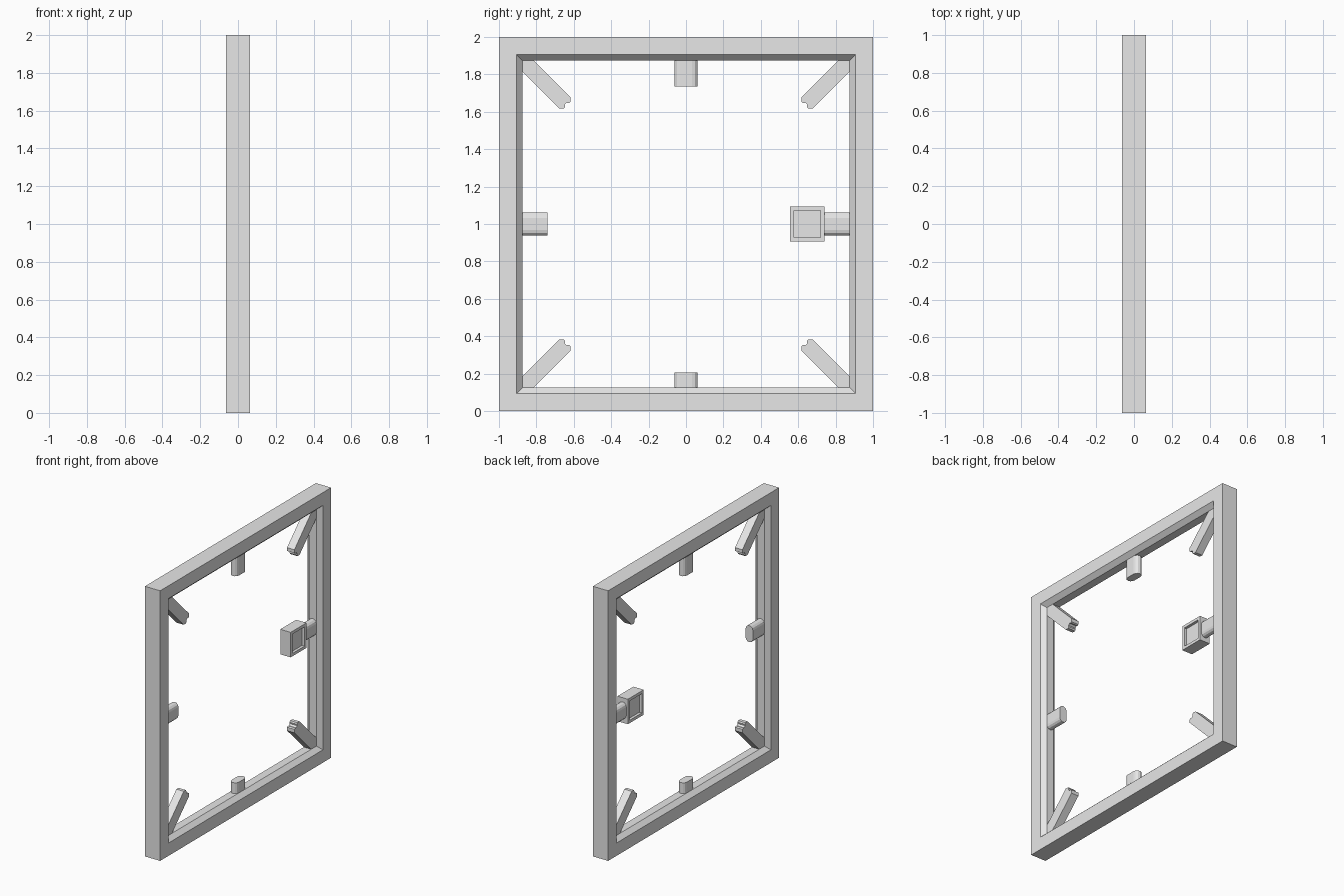
import bpy, bmesh, math
from mathutils import Matrix, Vector

cube = bpy.data.objects.get("Cube")
if cube:
    bpy.data.objects.remove(cube)

grey = bpy.data.materials.new("light_grey")
grey.use_nodes = True
grey.diffuse_color = (0.8, 0.8, 0.8, 1)
grey.node_tree.nodes["Principled BSDF"].inputs["Base Color"].default_value = (0.8, 0.8, 0.8, 1)

MID = Vector((0, 0, 1))
INNER, HALF_DEPTH = 0.875, 0.0625


def finish(name, bm):
    bmesh.ops.recalc_face_normals(bm, faces=bm.faces)
    mesh = bpy.data.meshes.new(name)
    bm.to_mesh(mesh)
    bm.free()
    mesh.materials.append(grey)
    obj = bpy.data.objects.new(name, mesh)
    bpy.context.collection.objects.link(obj)
    return obj


def prism(name, outline, direction, matrix):
    """Extrude a closed outline along a direction, then place it."""
    bm = bmesh.new()
    face = bm.faces.new([bm.verts.new(p) for p in outline])
    new = bmesh.ops.extrude_face_region(bm, geom=[face])["geom"]
    bmesh.ops.translate(bm, vec=direction,
                        verts=[v for v in new if isinstance(v, bmesh.types.BMVert)])
    bmesh.ops.transform(bm, matrix=matrix, verts=bm.verts)
    return finish(name, bm)


def spin(degrees):
    return Matrix.Translation(MID) @ Matrix.Rotation(math.radians(degrees), 4, 'X')


# Square frame: a mitred section with chamfered inner edges
section = [(HALF_DEPTH, 1), (HALF_DEPTH, 0.905), (0.03, INNER),
           (-0.03, INNER), (-HALF_DEPTH, 0.905), (-HALF_DEPTH, 1)]
bm = bmesh.new()
rings = [[bm.verts.new((x, r * sy, 1 + r * sz)) for x, r in section]
         for sy, sz in ((1, 1), (-1, 1), (-1, -1), (1, -1))]
for i, ring in enumerate(rings):
    after = rings[(i + 1) % 4]
    for j in range(len(section)):
        k = (j + 1) % len(section)
        bm.faces.new((ring[j], ring[k], after[k], after[j]))
finish("square_frame", bm)

# Pegs with rounded edges, pointing inwards from each bar
radius, straight = 0.03, 0.032
peg_outline = []
for side in (1, -1):
    for i in range(7):
        a = math.pi * i / 6
        peg_outline.append((side * radius * math.cos(a), INNER + 0.01,
                            side * (straight + radius * math.sin(a))))
for name, angle, length in (("back_peg", 0, 0.145), ("top_peg", 90, 0.15),
                            ("front_peg", 180, 0.145), ("bottom_peg", 270, 0.09)):
    prism(name, peg_outline, (0, -length, 0), spin(angle))

# Diagonal corner braces with a lightly notched tip
corner = INNER * math.sqrt(2)
tip = corner - 0.34
half_tip = [(tip + 0.018, 0.043), (tip, 0.025), (tip + 0.003, 0.014), (tip + 0.012, 0.008)]
half = [(corner - 0.043, 0.043)] + half_tip
outline = [(-0.03, u, v) for u, v in half + [(u, -v) for u, v in reversed(half)]]
outline.append((-0.03, corner, 0))
for name, angle in (("upper_back_brace", 45), ("upper_front_brace", 135),
                    ("lower_front_brace", 225), ("lower_back_brace", 315)):
    prism(name, outline, (0.06, 0, 0), spin(angle))

# Square block on the back peg, recessed on both broad faces
bm = bmesh.new()
bmesh.ops.create_cube(bm, size=1)
bmesh.ops.scale(bm, vec=(0.085, 0.185, 0.185), verts=bm.verts)
bmesh.ops.translate(bm, vec=(0, 0.648, 1), verts=bm.verts)
bm.normal_update()
broad = [f for f in bm.faces if abs(f.normal.x) > 0.9]
bmesh.ops.inset_individual(bm, faces=broad, thickness=0.03)
for f in broad:
    inward = -math.copysign(0.02, f.normal.x)
    new = bmesh.ops.extrude_discrete_faces(bm, faces=[f])["faces"][0]
    bmesh.ops.translate(bm, vec=(inward, 0, 0), verts=new.verts)
finish("handle_block", bm)
